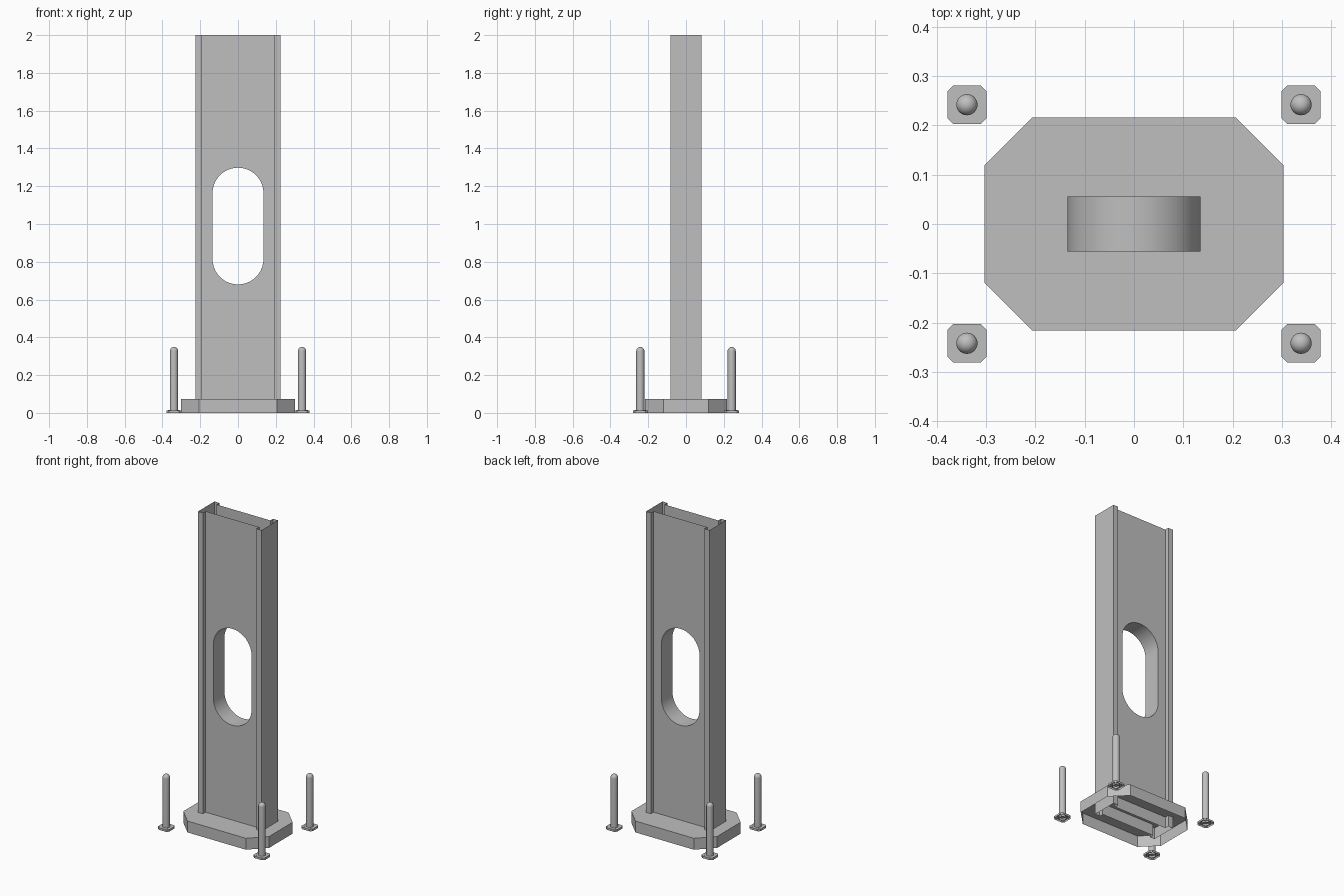
import bpy, bmesh, math

cube = bpy.data.objects.get("Cube")
if cube:
    bpy.data.objects.remove(cube, do_unlink=True)

steel = bpy.data.materials.new("grey steel")
steel.use_nodes = True
GREY = (0.52, 0.52, 0.52, 1)
steel.diffuse_color = GREY
steel.node_tree.nodes["Principled BSDF"].inputs["Base Color"].default_value = GREY


def finish(name, bm, smooth=False):
    bmesh.ops.remove_doubles(bm, verts=bm.verts, dist=1e-5)
    bmesh.ops.recalc_face_normals(bm, faces=bm.faces)
    mesh = bpy.data.meshes.new(name)
    bm.to_mesh(mesh)
    bm.free()
    mesh.materials.append(steel)
    obj = bpy.data.objects.new(name, mesh)
    bpy.context.collection.objects.link(obj)
    if smooth:
        bpy.ops.object.select_all(action="DESELECT")
        obj.select_set(True)
        bpy.context.view_layer.objects.active = obj
        bpy.ops.object.shade_smooth_by_angle(angle=math.radians(35))
    return obj


def loft(bm, rings, cap=False, skip=()):
    """Join closed rings of points with side faces, optionally closing the last."""
    loops = [[bm.verts.new(p) for p in ring] for ring in rings]
    n = len(loops[0])
    for a, b in zip(loops, loops[1:]):
        for i in range(n):
            if i not in skip:
                j = (i + 1) % n
                bm.faces.new((a[i], a[j], b[j], b[i]))
    if cap:
        bm.faces.new(loops[-1])


def at_z(points, z):
    return [(x, y, z) for x, y in points]


def chamfered(hx, hy, c, ox=0, oy=0):
    corners = [(hx, c - hy), (hx, hy - c), (hx - c, hy), (c - hx, hy),
               (-hx, hy - c), (-hx, c - hy), (c - hx, -hy), (hx - c, -hy)]
    return [(x + ox, y + oy) for x, y in corners]


def circle(r, n, ox=0, oy=0):
    return [(ox + r * math.cos(math.tau * i / n), oy + r * math.sin(math.tau * i / n))
            for i in range(n)]


# Base: octagonal cover, open underneath
BASE_TOP = 0.073
bm = bmesh.new()
octagon = chamfered(0.303, 0.216, 0.096)
loft(bm, [at_z(octagon, 0), at_z(octagon, BASE_TOP)], cap=True)
finish("base_cover", bm)

# Column: open sheet shell with recessed front and back panels
FLANGE_X, FLANGE_Y = 0.225, 0.083
PANEL_X, PANEL_Y = 0.19, 0.056
TOP = 2.0
quarter = [(FLANGE_X, FLANGE_Y), (PANEL_X, FLANGE_Y), (PANEL_X, PANEL_Y)]
profile = (quarter + [(-x, y) for x, y in reversed(quarter)]
           + [(-x, -y) for x, y in quarter] + [(x, -y) for x, y in reversed(quarter)])
bm = bmesh.new()
loft(bm, [at_z(profile, 0), at_z(profile, TOP)], skip=(2, 8))

# Round-ended slot outline
SLOT_R, SLOT_LOW, SLOT_HIGH, STEPS = 0.135, 0.815, 1.163, 20
slot = []
for centre, start in ((SLOT_HIGH, 0), (SLOT_LOW, math.pi)):
    for i in range(STEPS + 1):
        a = start + math.pi * i / STEPS
        slot.append((SLOT_R * math.cos(a), centre + SLOT_R * math.sin(a)))

# Panels pierced by the slot
frame = [(-PANEL_X, 0), (PANEL_X, 0), (PANEL_X, TOP), (-PANEL_X, TOP)]
for y in (-PANEL_Y, PANEL_Y):
    edges = []
    for outline in (frame, slot):
        vs = [bm.verts.new((x, y, z)) for x, z in outline]
        edges += [bm.edges.new((v, vs[i - 1])) for i, v in enumerate(vs)]
    bmesh.ops.triangle_fill(bm, edges=edges, use_beauty=True)

# Slot lining
loft(bm, [[(x, y, z) for x, z in slot] for y in (-PANEL_Y, PANEL_Y)])
finish("column", bm, smooth=True)

# Anchors: small footplate, four fixings and a round-headed rod at each corner
ROD_R, ROD_TOP, PLATE_TOP = 0.0215, 0.349, 0.013
for sx, side in ((1, "left"), (-1, "right")):
    for sy, end in ((-1, "front"), (1, "back")):
        ox, oy = sx * 0.339, sy * 0.242
        tag = f"{end}_{side}"

        bm = bmesh.new()
        plate = chamfered(0.0395, 0.0395, 0.012, ox, oy)
        loft(bm, [at_z(plate, 0), at_z(plate, PLATE_TOP)], cap=True)
        finish("anchor_plate_" + tag, bm)

        bm = bmesh.new()
        for dx in (-0.026, 0.026):
            for dy in (-0.026, 0.026):
                ring = circle(0.0045, 12, ox + dx, oy + dy)
                loft(bm, [at_z(ring, 0), at_z(ring, PLATE_TOP + 0.001)], cap=True)
        finish("anchor_fixings_" + tag, bm, smooth=True)

        bm = bmesh.new()
        rings = [at_z(circle(ROD_R, 24, ox, oy), 0)]
        for k in range(8):
            a = math.pi / 2 * k / 8
            rings.append(at_z(circle(ROD_R * math.cos(a), 24, ox, oy),
                              ROD_TOP - ROD_R + ROD_R * math.sin(a)))
        loft(bm, rings, cap=True)
        finish("anchor_rod_" + tag, bm, smooth=True)
